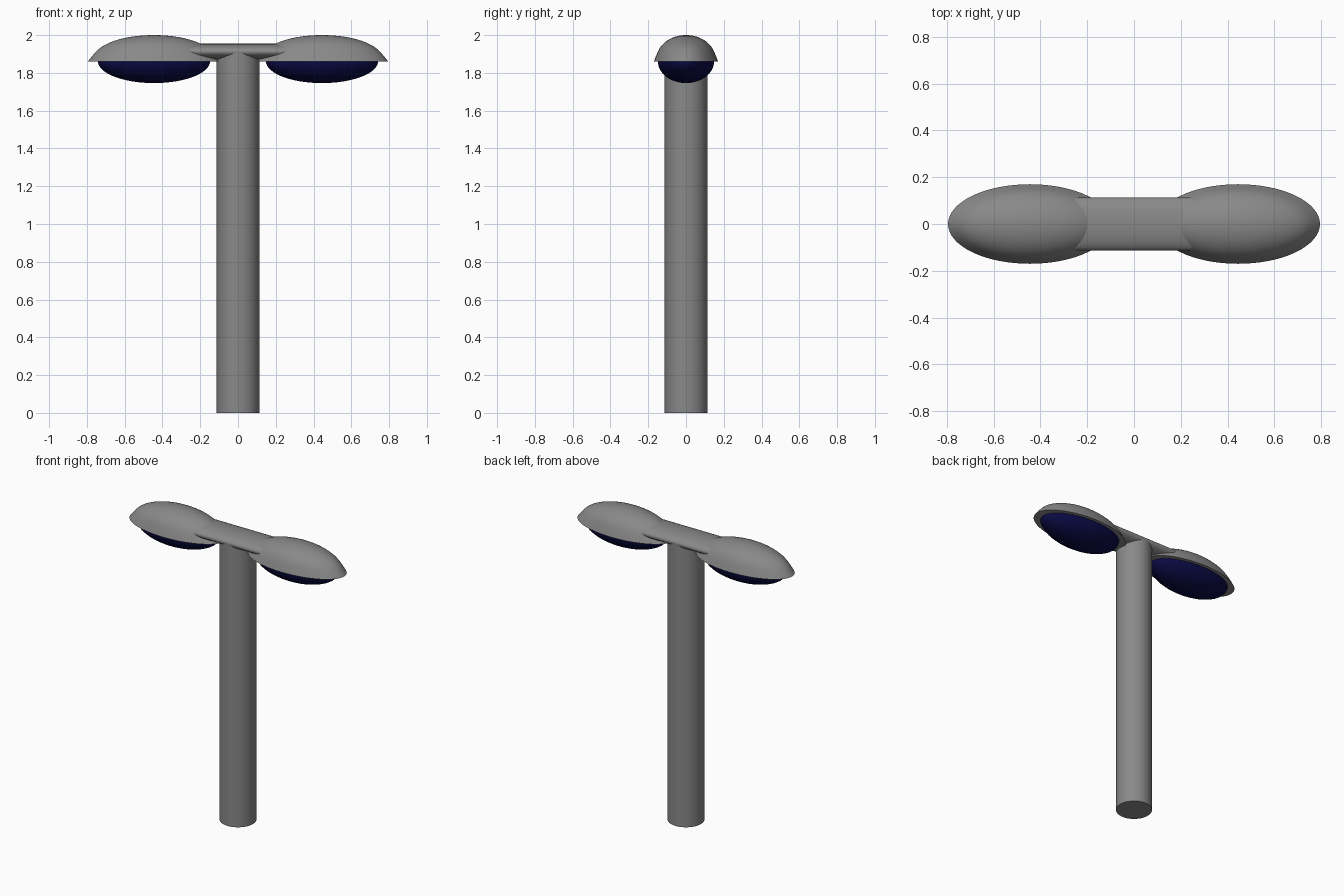
import bpy, bmesh, math

if "Cube" in bpy.data.objects:
    bpy.data.objects.remove(bpy.data.objects["Cube"])


def material(name, color):
    mat = bpy.data.materials.new(name)
    mat.diffuse_color = color
    mat.use_nodes = True
    mat.node_tree.nodes["Principled BSDF"].inputs["Base Color"].default_value = mat.diffuse_color
    return mat


navy = material("navy_glass", (0.003, 0.003, 0.06, 1))
grey = material("dark_grey_metal", (0.25, 0.25, 0.25, 1))


def finish(name, obj=None, mat=grey, angle=35):
    obj = obj or bpy.context.object
    obj.name = name
    bpy.ops.object.select_all(action='DESELECT')
    obj.select_set(True)
    bpy.context.view_layer.objects.active = obj
    bpy.ops.object.transform_apply(location=False, rotation=True, scale=True)
    bpy.ops.object.shade_smooth_by_angle(angle=math.radians(angle))
    obj.data.materials.append(mat)
    return obj


def dome(name, profile, loc, scale, mat=grey, seg=64):
    """Spin an (r, z) profile, rim to pole, into a closed stretched dome."""
    bm = bmesh.new()
    rings = [[bm.verts.new((r * math.cos(2 * math.pi * i / seg),
                            r * math.sin(2 * math.pi * i / seg), z))
              for i in range(seg)] for r, z in profile[:-1]]
    tip = bm.verts.new((0, 0, profile[-1][1]))
    for a, b in zip(rings, rings[1:]):
        for i in range(seg):
            j = (i + 1) % seg
            bm.faces.new((a[i], a[j], b[j], b[i]))
    for i in range(seg):
        bm.faces.new((rings[-1][i], rings[-1][(i + 1) % seg], tip))
    bm.faces.new(rings[0][::-1])
    for v in bm.verts:
        v.co = [c * s for c, s in zip(v.co, scale)]
    bmesh.ops.recalc_face_normals(bm, faces=bm.faces)
    me = bpy.data.meshes.new(name)
    bm.to_mesh(me)
    bm.free()
    obj = bpy.data.objects.new(name, me)
    bpy.context.collection.objects.link(obj)
    obj.location = loc
    return finish(name, obj, mat)


# Post
bpy.ops.mesh.primitive_cylinder_add(vertices=64, radius=0.113, depth=1.91,
                                    location=(0, 0, 0.955))
finish("post")

# Flattened cross arm
bpy.ops.mesh.primitive_cylinder_add(vertices=64, radius=1, depth=0.6,
                                    location=(0, 0, 1.912),
                                    rotation=(0, math.pi / 2, 0))
bpy.context.object.scale = (0.043, 0.113, 1)
finish("cross_arm", angle=60)

# Lamp heads: shade with slightly flared rim, and bulging lens below
N = 16
arc = [(math.cos(math.pi / 2 * i / N), math.sin(math.pi / 2 * i / N))
       for i in range(N + 1)]
shade = [(r + 0.06 * (max(0, 1 - z / 0.4) ** 2 - 1) * r ** 2, z) for r, z in arc]
for side, s in (("left", -1), ("right", 1)):
    dome(side + "_shade", shade, (0.445 * s, 0, 1.86), (0.35, 0.17, 0.14))
    dome(side + "_lens", arc, (0.445 * s, 0, 1.862), (0.297, 0.149, -0.116), navy)
